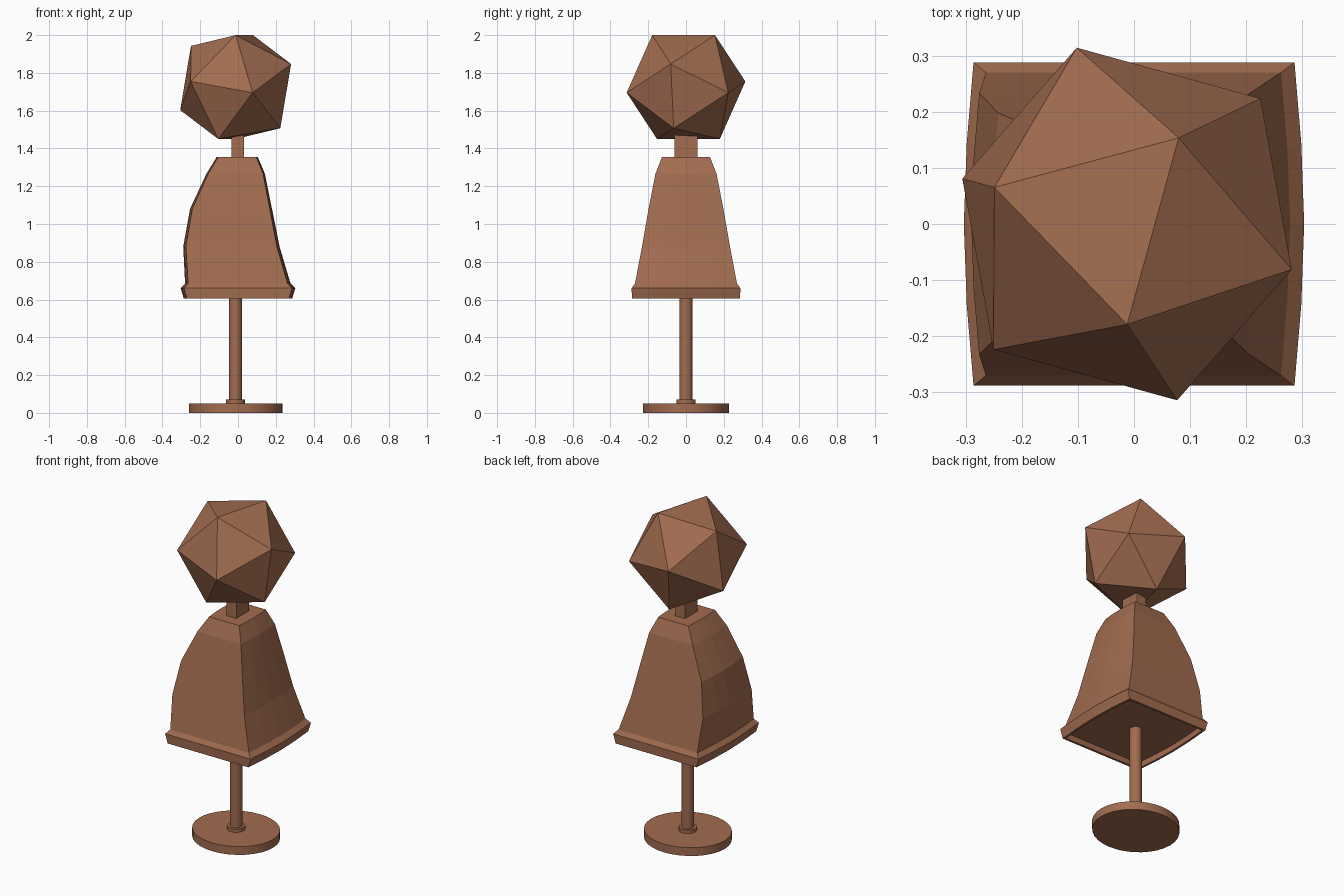
import bpy, bmesh, math
from mathutils import Vector

if "Cube" in bpy.data.objects:
    bpy.data.objects.remove(bpy.data.objects["Cube"])

CX = -0.0125  # axis shared by head, neck and stand

wood = bpy.data.materials.new("brown")
wood.diffuse_color = (0.36, 0.15, 0.08, 1)
wood.use_nodes = True
wood.node_tree.nodes["Principled BSDF"].inputs["Base Color"].default_value = wood.diffuse_color


def finish(bm, name):
    bmesh.ops.recalc_face_normals(bm, faces=bm.faces)
    me = bpy.data.meshes.new(name)
    bm.to_mesh(me)
    bm.free()
    me.materials.append(wood)
    ob = bpy.data.objects.new(name, me)
    bpy.context.collection.objects.link(ob)
    return ob


def disc(name, rx, ry, z0, z1, sides=32):
    bm = bmesh.new()
    bmesh.ops.create_cone(bm, cap_ends=True, segments=sides, radius1=1, radius2=1, depth=1)
    for v in bm.verts:
        v.co = (v.co.x * rx + CX, v.co.y * ry, z0 + (v.co.z + 0.5) * (z1 - z0))
    ob = finish(bm, name)
    for p in ob.data.polygons:
        p.use_smooth = len(p.vertices) == 4
    ob.data.set_sharp_from_angle(angle=math.radians(30))
    return ob


# Stand: oval foot, small collar and pole
disc("base", 0.247, 0.228, 0, 0.05)
disc("collar", 0.05, 0.05, 0.05, 0.07)
disc("pole", 0.034, 0.034, 0.05, 0.66)

# Torso: rings of (z, left x, right x, half depth); the two sides bow outward
rings = [
    (0.640, -0.258, 0.258, 0.272),   # recessed underside
    (0.605, -0.258, 0.258, 0.272),
    (0.605, -0.270, 0.270, 0.286),   # hem
    (0.660, -0.286, 0.286, 0.288),
    (0.685, -0.264, 0.262, 0.270),
    (0.880, -0.276, 0.206, 0.233),
    (1.080, -0.242, 0.168, 0.198),
    (1.265, -0.158, 0.133, 0.162),
    (1.355, -0.105, 0.097, 0.127),   # shoulders
]
columns = [(-1, 0), (-0.5, 0.7), (0, 1), (0.5, 0.7), (1, 0)]
bm = bmesh.new()
loops = []
for z, xl, xr, d in rings:
    b = 0.06 * d
    right = [(xr + b * k, t * d, z) for t, k in columns]
    left = [(xl - b * k, -t * d, z) for t, k in columns]
    loops.append([bm.verts.new(c) for c in right + left])
for lo, hi in zip(loops, loops[1:]):
    n = len(lo)
    for i in range(n):
        j = (i + 1) % n
        bm.faces.new((lo[i], lo[j], hi[j], hi[i]))
bm.faces.new(loops[0][::-1])
bm.faces.new(loops[-1])
finish(bm, "torso")

# Neck block
bm = bmesh.new()
bmesh.ops.create_cube(bm, size=1)
for v in bm.verts:
    v.co = (v.co.x * 0.066 + CX + 0.01, v.co.y * 0.12, 1.42 + v.co.z * 0.18)
finish(bm, "neck")

# Head: tilted icosahedron from three golden rectangles
u = Vector((0.0925, 0.335, 0)).normalized()
w = Vector((0.0925, -0.0255, 0.55)).normalized()
n = Vector((1, 0, 0))
n = (n - u * n.dot(u) - w * n.dot(w)).normalized()
phi = (1 + 5 ** 0.5) / 2
s = 0.328 / math.sqrt(1 + phi * phi)
bm = bmesh.new()
for a in (-s, s):
    for b in (-s * phi, s * phi):
        for p, q in ((u, w), (w, n), (n, u)):
            bm.verts.new(p * a + q * b + Vector((CX, 0, 1.725)))
bmesh.ops.convex_hull(bm, input=bm.verts)
finish(bm, "head")
